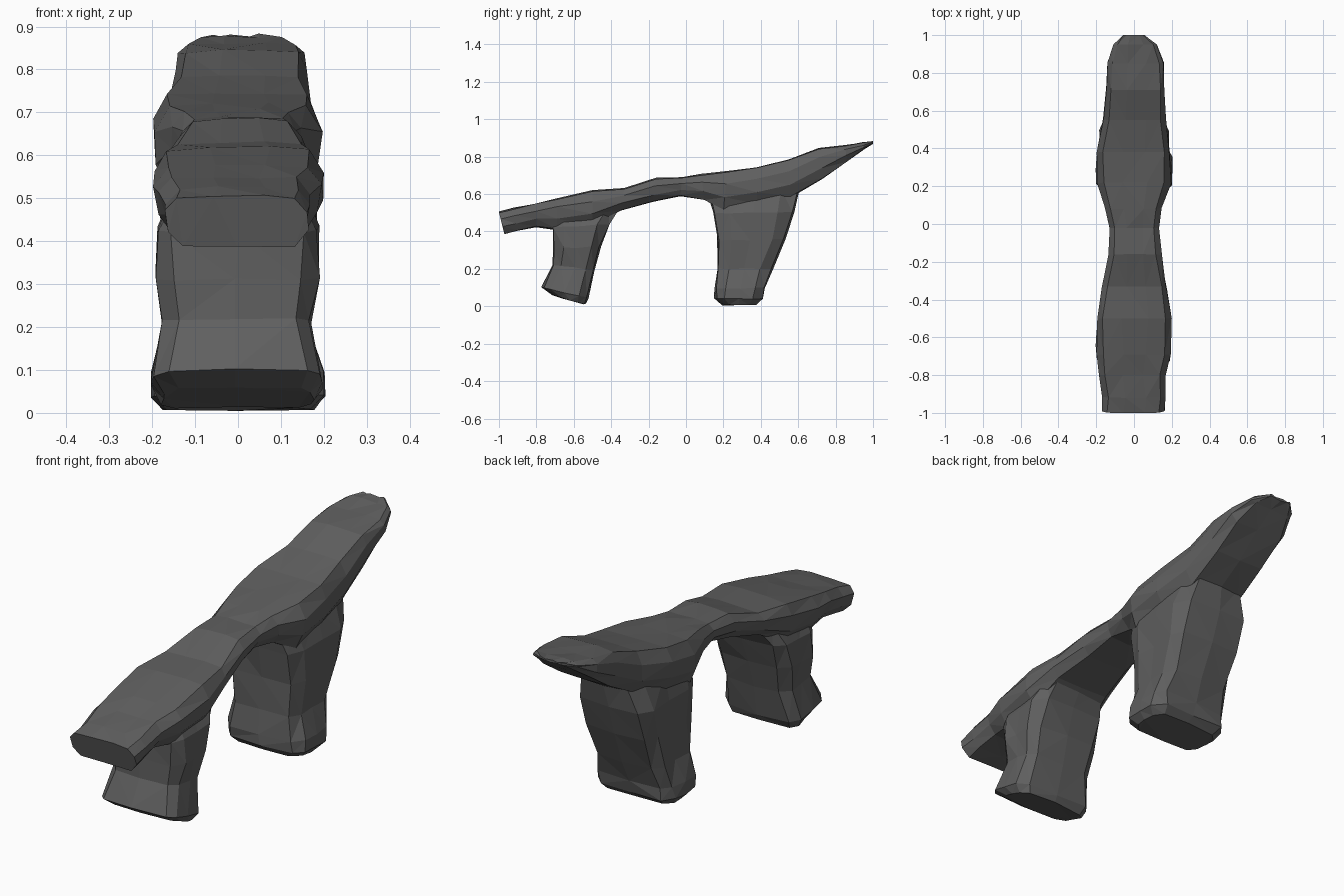
import bpy, bmesh, random
from mathutils import Vector

random.seed(4)

rock = bpy.data.materials.new("dark grey rock")
rock.diffuse_color = (0.115, 0.115, 0.115, 1)


def loft(name, rings, jitter):
    """Skin equal-length rings of points into a closed faceted solid."""
    bm = bmesh.new()
    loops = []
    for ring in rings:
        loops.append([bm.verts.new(Vector(p) + Vector(
            [random.uniform(-j, j) for j in jitter])) for p in ring])
    n = len(loops[0])
    for a, b in zip(loops, loops[1:]):
        for i in range(n):
            k = (i + 1) % n
            bm.faces.new((a[i], a[k], b[k], b[i]))
    bm.faces.new(loops[0])
    bm.faces.new(loops[-1])
    bmesh.ops.triangulate(bm, faces=bm.faces[:])
    bmesh.ops.recalc_face_normals(bm, faces=bm.faces[:])
    mesh = bpy.data.meshes.new(name)
    bm.to_mesh(mesh)
    bm.free()
    mesh.materials.append(rock)
    ob = bpy.data.objects.new(name, mesh)
    bpy.context.collection.objects.link(ob)
    return ob


# Deck: stations of y at top, y at bottom, top z, bottom z, left x, right x
deck_stations = [
    (-1.00, -0.97, 0.505, 0.385, -0.17, 0.165),
    (-0.92, -0.90, 0.525, 0.405, -0.17, 0.17),
    (-0.80, -0.80, 0.55, 0.425, -0.18, 0.165),
    (-0.69, -0.69, 0.58, 0.41, -0.195, 0.195),
    (-0.50, -0.50, 0.618, 0.43, -0.20, 0.20),
    (-0.33, -0.35, 0.632, 0.51, -0.165, 0.175),
    (-0.16, -0.18, 0.685, 0.555, -0.135, 0.145),
    (-0.02, -0.03, 0.69, 0.59, -0.13, 0.13),
    (0.08, 0.10, 0.705, 0.57, -0.155, 0.145),
    (0.22, 0.20, 0.72, 0.51, -0.20, 0.195),
    (0.38, 0.38, 0.745, 0.54, -0.195, 0.19),
    (0.55, 0.56, 0.785, 0.585, -0.165, 0.17),
    (0.71, 0.73, 0.845, 0.68, -0.15, 0.165),
    (0.85, 0.86, 0.862, 0.775, -0.145, 0.16),
    (0.95, 0.95, 0.875, 0.84, -0.105, 0.12),
    (1.00, 1.00, 0.88, 0.87, -0.055, 0.06),
]
deck_shape = [(-.82, .97), (-.3, 1), (.35, 1), (.82, .97), (1, .7), (.97, .33),
              (.78, .02), (0, 0), (-.78, .02), (-.97, .33), (-1, .7)]
rings = []
for yt, yb, zt, zb, xl, xr in deck_stations:
    cx, hw = (xl + xr) / 2, (xr - xl) / 2
    rings.append([(cx + u * hw, yb + v * (yt - yb), zb + v * (zt - zb))
                  for u, v in deck_shape])
arch = loft("rock_arch", rings, (0.006, 0.0, 0.004))

# Legs: rings of front y, front z, back y, back z, half width
leg_shape = [(-.8, .02), (0, 0), (.8, .02), (1, .2), (1, .5), (1, .8),
             (.8, .98), (0, 1), (-.8, .98), (-1, .8), (-1, .5), (-1, .2)]


def leg(name, stations):
    rings = [[(u * hw, y0 + v * (y1 - y0), z0 + v * (z1 - z0))
              for u, v in leg_shape] for y0, z0, y1, z1, hw in stations]
    return loft(name, rings, (0.008, 0.007, 0.004))


front_leg = leg("front_leg", [
    (-0.71, 0.055, -0.54, 0.012, 0.175), (-0.77, 0.10, -0.52, 0.045, 0.198),
    (-0.71, 0.22, -0.49, 0.19, 0.17), (-0.71, 0.31, -0.46, 0.32, 0.188),
    (-0.71, 0.42, -0.41, 0.44, 0.188), (-0.73, 0.49, -0.34, 0.545, 0.15)])
back_leg = leg("back_leg", [
    (0.19, 0.008, 0.38, 0.008, 0.17), (0.155, 0.04, 0.41, 0.04, 0.197),
    (0.155, 0.09, 0.42, 0.10, 0.195), (0.17, 0.20, 0.46, 0.20, 0.172),
    (0.165, 0.35, 0.53, 0.36, 0.18), (0.15, 0.50, 0.58, 0.50, 0.182),
    (0.12, 0.60, 0.61, 0.64, 0.14)])

# Fuse the legs into the deck
for part in (front_leg, back_leg):
    mod = arch.modifiers.new("fuse", 'BOOLEAN')
    mod.operation = 'UNION'
    mod.solver = 'EXACT'
    mod.object = part
    bpy.context.view_layer.objects.active = arch
    bpy.ops.object.modifier_apply(modifier=mod.name)
    bpy.data.objects.remove(part)
